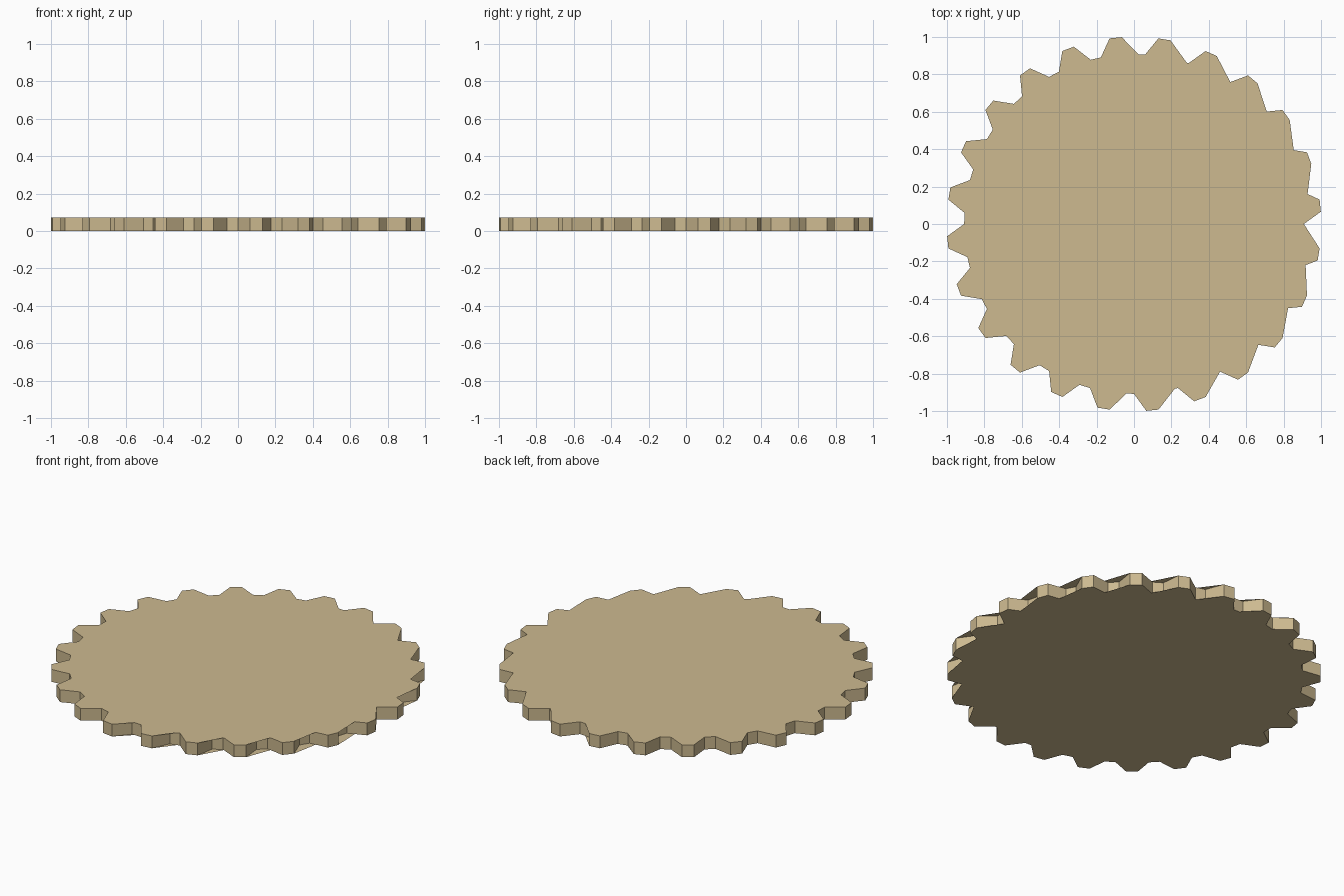
import bpy, bmesh, math

if "Cube" in bpy.data.objects:
    bpy.data.objects.remove(bpy.data.objects["Cube"])

TEETH = 24
HEIGHT = 0.073
ROOT, TIP = 0.908, 1.001

# one tooth: root, two tip corners, root (degrees within the 15 degree pitch)
TOOTH = [(0.0, ROOT), (3.75, TIP), (7.5, TIP), (11.25, ROOT)]

bm = bmesh.new()


def ring(z):
    verts = []
    for k in range(TEETH):
        for a, r in TOOTH:
            t = math.radians(k * 360 / TEETH + a)
            verts.append(bm.verts.new((r * math.cos(t), r * math.sin(t), z)))
    return verts


bottom, top = ring(0), ring(HEIGHT)
n = len(bottom)

# toothed side wall
for i in range(n):
    j = (i + 1) % n
    bm.faces.new((bottom[i], bottom[j], top[j], top[i]))

# caps, each fanned from the first root corner (webs over the nearby gaps)
for i in range(1, n - 1):
    bm.faces.new((top[0], top[i], top[i + 1]))
    bm.faces.new((bottom[0], bottom[i + 1], bottom[i]))

mesh = bpy.data.meshes.new("toothed_disc")
bm.to_mesh(mesh)
bm.free()
disc = bpy.data.objects.new("toothed_disc", mesh)
bpy.context.collection.objects.link(disc)

# tan colour
mat = bpy.data.materials.new("tan")
mat.diffuse_color = (0.61, 0.49, 0.28, 1)
mat.use_nodes = True
mat.node_tree.nodes["Principled BSDF"].inputs["Base Color"].default_value = mat.diffuse_color
mesh.materials.append(mat)
